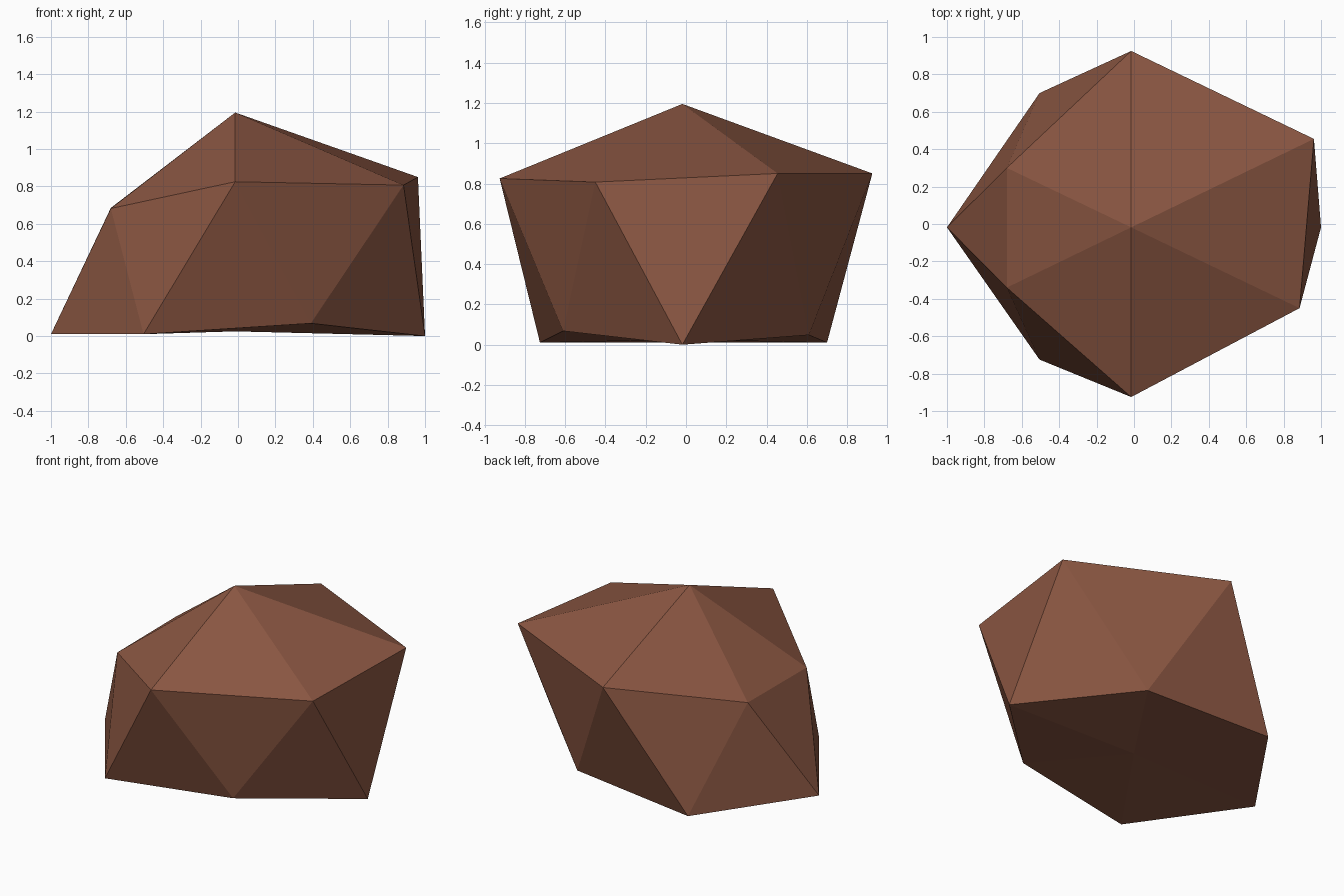
import bpy
import bmesh

cube = bpy.data.objects.get("Cube")
if cube:
    bpy.data.objects.remove(cube, do_unlink=True)

# Brown stone colour
brown = bpy.data.materials.new("brown_stone")
brown.use_nodes = True
colour = (0.26, 0.095, 0.055, 1.0)
brown.diffuse_color = colour
shader = brown.node_tree.nodes["Principled BSDF"]
shader.inputs["Base Color"].default_value = colour
shader.inputs["Roughness"].default_value = 0.9

# Two irregular six-point rings, staggered, running anticlockwise from the front
apex = (-0.015, -0.018, 1.195)
base = (-0.015, -0.018, 0.025)
shoulder = [(-0.015, -0.925, 0.825), (0.885, -0.45, 0.807), (0.962, 0.455, 0.85),
            (-0.015, 0.925, 0.85), (-0.68, 0.3, 0.685), (-0.68, -0.34, 0.682)]
foot = [(0.39, -0.61, 0.068), (1.0, -0.018, 0.0), (0.4, 0.61, 0.048),
        (-0.505, 0.7, 0.01), (-1.0, -0.018, 0.01), (-0.505, -0.725, 0.01)]

# Crown, zigzag sides and slightly hollow underside, all triangles
bm = bmesh.new()
top = bm.verts.new(apex)
bottom = bm.verts.new(base)
upper = [bm.verts.new(p) for p in shoulder]
lower = [bm.verts.new(p) for p in foot]
count = len(upper)
for i in range(count):
    j = (i + 1) % count
    bm.faces.new((top, upper[i], upper[j]))
    bm.faces.new((upper[i], lower[i], upper[j]))
    bm.faces.new((lower[i], lower[j], upper[j]))
    bm.faces.new((bottom, lower[j], lower[i]))
bmesh.ops.recalc_face_normals(bm, faces=bm.faces)

# Faceted rock
mesh = bpy.data.meshes.new("rock")
bm.to_mesh(mesh)
bm.free()
mesh.materials.append(brown)
rock = bpy.data.objects.new("rock", mesh)
bpy.context.collection.objects.link(rock)
